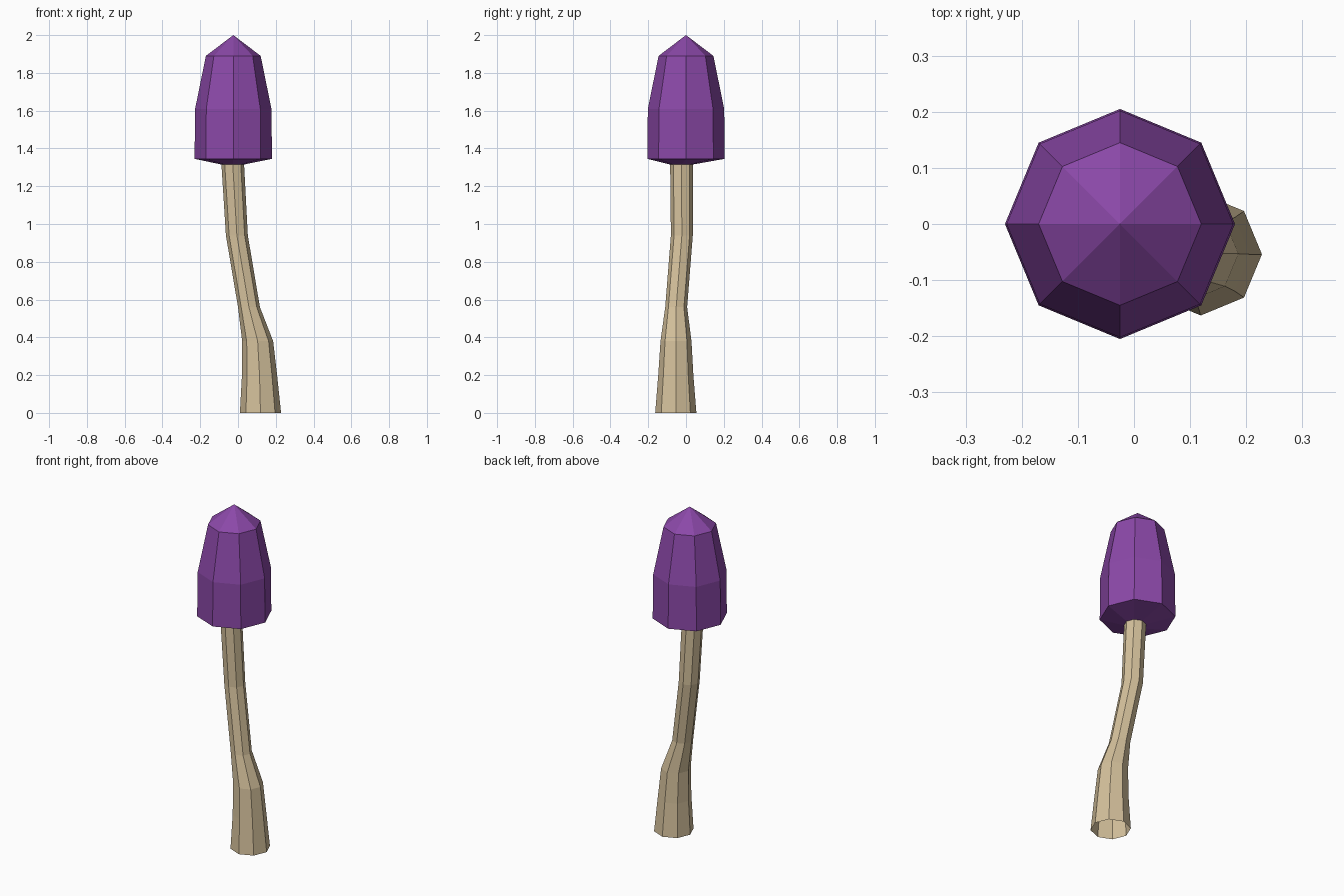
import bpy
import bmesh
from math import cos, sin, tau

SIDES = 8

cube = bpy.data.objects.get("Cube")
if cube:
    bpy.data.objects.remove(cube, do_unlink=True)


def make_material(name, rgb):
    mat = bpy.data.materials.new(name)
    mat.use_nodes = True
    mat.diffuse_color = (*rgb, 1)
    bsdf = next(n for n in mat.node_tree.nodes if n.type == "BSDF_PRINCIPLED")
    bsdf.inputs["Base Color"].default_value = (*rgb, 1)
    bsdf.inputs["Roughness"].default_value = 0.9
    return mat


def loft(name, rings, material, tip=None):
    """Skin octagonal rings (x, y, z, radius), closing on a tip if given."""
    bm = bmesh.new()
    loops = []
    for x, y, z, r in rings:
        loops.append([bm.verts.new((x + r * cos(tau * i / SIDES),
                                    y + r * sin(tau * i / SIDES), z))
                      for i in range(SIDES)])
    for low, high in zip(loops, loops[1:]):
        for i in range(SIDES):
            j = (i + 1) % SIDES
            bm.faces.new((low[i], low[j], high[j], high[i]))
    if tip:
        apex = bm.verts.new(tip)
        for i in range(SIDES):
            bm.faces.new((loops[-1][i], loops[-1][(i + 1) % SIDES], apex))
    mesh = bpy.data.meshes.new(name)
    bm.to_mesh(mesh)
    bm.free()
    mesh.materials.append(material)
    obj = bpy.data.objects.new(name, mesh)
    bpy.context.collection.objects.link(obj)
    return obj


purple = make_material("purple cap", (0.258, 0.065, 0.392))
tan = make_material("pale tan stem", (0.66, 0.53, 0.33))

# Bent stem, open at the base
loft("stem", [
    (0.119, -0.054, 0.00, 0.109),
    (0.114, -0.054, 0.20, 0.093),
    (0.104, -0.053, 0.38, 0.082),
    (0.058, -0.052, 0.56, 0.058),
    (-0.006, -0.022, 0.94, 0.058),
    (-0.028, -0.024, 1.32, 0.060),
], tan)

# Tall faceted cap, its underside joining the stem
loft("cap", [
    (-0.028, -0.024, 1.315, 0.060),
    (-0.025, 0.0, 1.345, 0.205),
    (-0.025, 0.0, 1.61, 0.202),
    (-0.025, 0.0, 1.89, 0.145),
], purple, tip=(-0.025, 0.0, 2.0))
